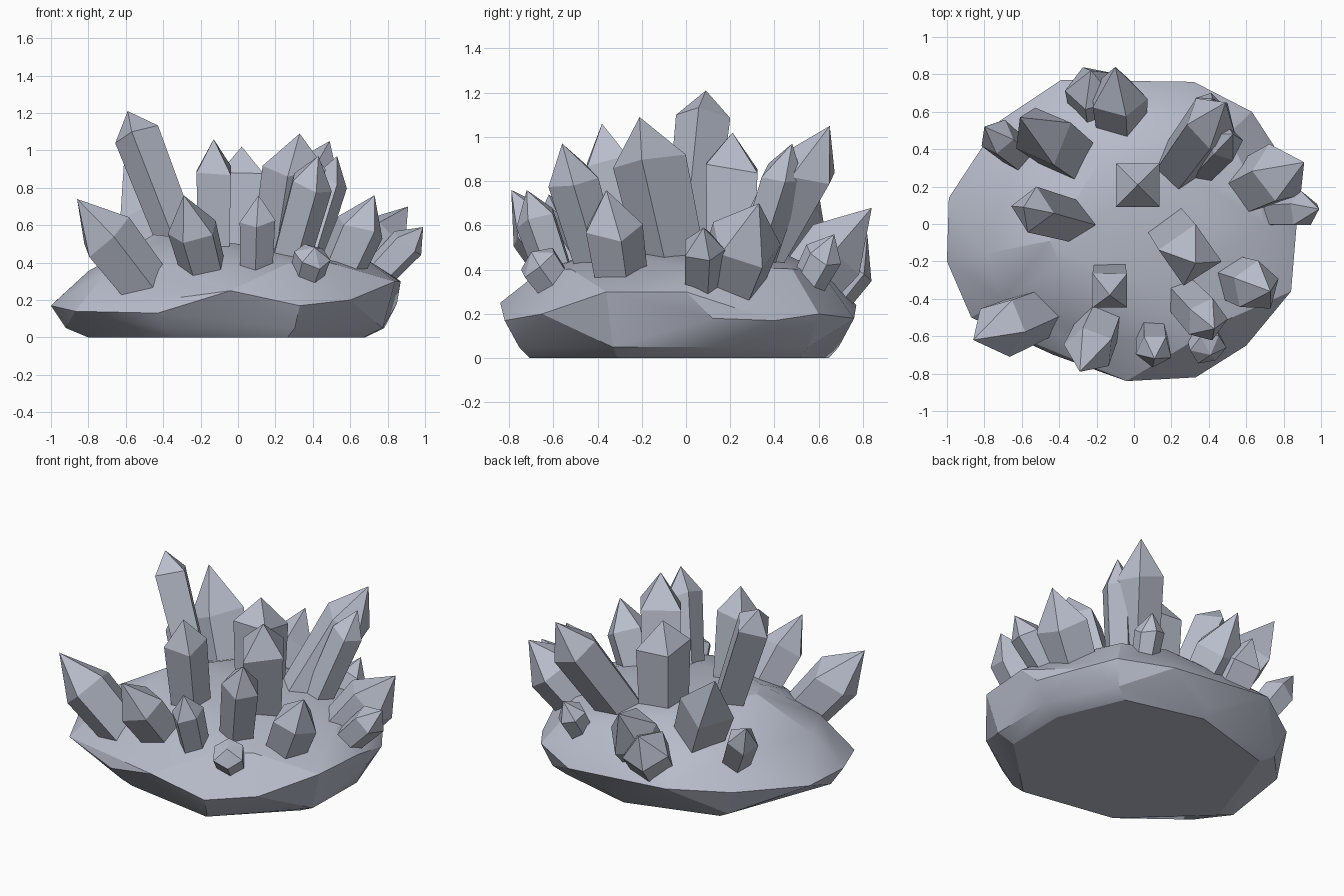
import bpy
import bmesh
import math
import random
from mathutils import Vector

random.seed(4)

default_cube = bpy.data.objects.get("Cube")
if default_cube:
    bpy.data.objects.remove(default_cube, do_unlink=True)

# Single stone colour
stone = bpy.data.materials.new("pale_blue_grey_stone")
stone.use_nodes = True
colour = (0.48, 0.51, 0.60, 1)
stone.diffuse_color = colour
stone.node_tree.nodes["Principled BSDF"].inputs["Base Color"].default_value = colour


def add_object(name, bm):
    """Turn a bmesh into a linked object with the stone material."""
    bmesh.ops.recalc_face_normals(bm, faces=bm.faces)
    mesh = bpy.data.meshes.new(name)
    bm.to_mesh(mesh)
    bm.free()
    mesh.materials.append(stone)
    obj = bpy.data.objects.new(name, mesh)
    bpy.context.collection.objects.link(obj)
    return obj


def crystal(name, tip, root, radius, point, sides=5, roll=0, buried=0.12):
    """A faceted prism from the rock to its shoulder, closed by a pointed end."""
    tip, root = Vector(tip), Vector(root)
    axis = (tip - root).normalized()
    turn = Vector((0, 0, 1)).rotation_difference(axis)
    bm = bmesh.new()
    lower, upper = [], []
    for i in range(sides):
        angle = math.radians(roll) + math.tau * i / sides
        spoke = turn @ Vector((math.cos(angle), math.sin(angle), 0)) * radius
        lift = axis * point * random.uniform(-0.15, 0.15)
        lower.append(bm.verts.new(root - axis * buried + spoke * 0.88))
        upper.append(bm.verts.new(tip - axis * point + spoke + lift))
    apex = bm.verts.new(tip)
    bm.faces.new(lower)
    for i in range(sides):
        j = (i + 1) % sides
        bm.faces.new((lower[i], lower[j], upper[j], upper[i]))
        bm.faces.new((upper[i], upper[j], apex))
    return add_object(name, bm)


# Rock base: an uneven rim, a flat underside and a low tilted top, wrapped in a hull
rim = [(-1, -.2, .17), (-.99, .14, .18), (-.72, .55, .22), (-.39, .77, .24),
       (0, .75, .17), (.32, .76, .18), (.63, .6, .2), (.76, .4, .17),
       (.85, .12, .18), (.87, 0, .3), (.84, -.36, .3), (.6, -.65, .2),
       (.33, -.82, .17), (-.04, -.84, .25), (-.43, -.7, .13), (-.87, -.5, .14)]
bm = bmesh.new()
for i, (x, y, z) in enumerate(rim):
    bm.verts.new((x, y, z))
    if i % 2 == 0:
        bm.verts.new((x * 0.92, y * 0.92, 0.05))
        bm.verts.new((x * 0.8, y * 0.86, 0))
    if i % 3 != 1:
        bm.verts.new((x * 0.8, y * 0.8, 0.385 + x * 0.03))
    if i % 3 == 0:
        bm.verts.new((x * 0.45, y * 0.45, 0.5 - x * 0.05))
hull = bmesh.ops.convex_hull(bm, input=bm.verts)
loose = set(hull["geom_interior"]) | set(hull["geom_unused"])
bmesh.ops.delete(bm, geom=[v for v in loose if isinstance(v, bmesh.types.BMVert)],
                 context="VERTS")
bmesh.ops.dissolve_limit(bm, angle_limit=math.radians(2), verts=bm.verts, edges=bm.edges)
rock = add_object("rock_base", bm)
bpy.ops.object.select_all(action="DESELECT")
rock.select_set(True)
bpy.context.view_layer.objects.active = rock
bpy.ops.object.shade_smooth_by_angle(angle=math.radians(20))

# Tall crystals around the middle
crystal("tallest_crystal", (-.59, .09, 1.21), (-.3, .01, .46), .125, .12, 4, 80)
crystal("centre_crystal", (.02, .21, 1.02), (.02, .2, .45), .165, .16, 4, 45)
crystal("front_centre_crystal", (-.13, -.38, 1.06), (-.13, -.29, .42), .13, .17, 4, 45)
crystal("right_centre_crystal", (.33, -.21, 1.09), (.22, -.06, .42), .17, .19, 4, 80)
crystal("back_leaning_crystal", (.49, .65, 1.05), (.24, .31, .42), .15, .24, 5, 50)
crystal("back_leaning_side_crystal", (.53, .48, .97), (.36, .3, .4), .1, .16, 5, 10)
crystal("back_corner_crystal", (-.61, .57, .93), (-.35, .37, .42), .17, .3, 4, 20)
crystal("front_leaning_crystal", (.43, -.56, .97), (.27, -.39, .4), .12, .17, 5, 0)

# Medium crystals along the rim
crystal("outer_front_crystal", (-.86, -.62, .74), (-.5, -.47, .28), .16, .28, 5, 70)
crystal("front_crystal", (-.29, -.79, .76), (-.18, -.53, .36), .14, .22, 5, 100)
crystal("slim_front_crystal", (.11, -.72, .76), (.1, -.59, .38), .1, .13, 5, 50)
crystal("side_front_crystal", (.73, -.36, .76), (.55, -.3, .36), .14, .19, 5, 15)
crystal("side_crystal", (.91, .33, .7), (.61, .19, .31), .17, .22, 5, 35)
crystal("low_side_crystal", (.99, .08, .59), (.74, .07, .33), .1, .13, 5, 90)
crystal("back_crystal", (-.1, .84, .68), (-.08, .57, .36), .16, .24, 5, 0)
crystal("back_short_crystal", (-.23, .82, .56), (-.21, .63, .3), .15, .15, 5, 40)

# Small crystals tucked between the others
crystal("small_front_crystal", (.41, -.7, .48), (.37, -.6, .34), .1, .06, 6, 0, .05)
crystal("small_back_crystal", (.42, .67, .56), (.38, .57, .37), .09, .12, 6, 20, .05)
crystal("small_corner_crystal", (-.8, .52, .65), (-.63, .38, .35), .1, .14, 5, 60)
